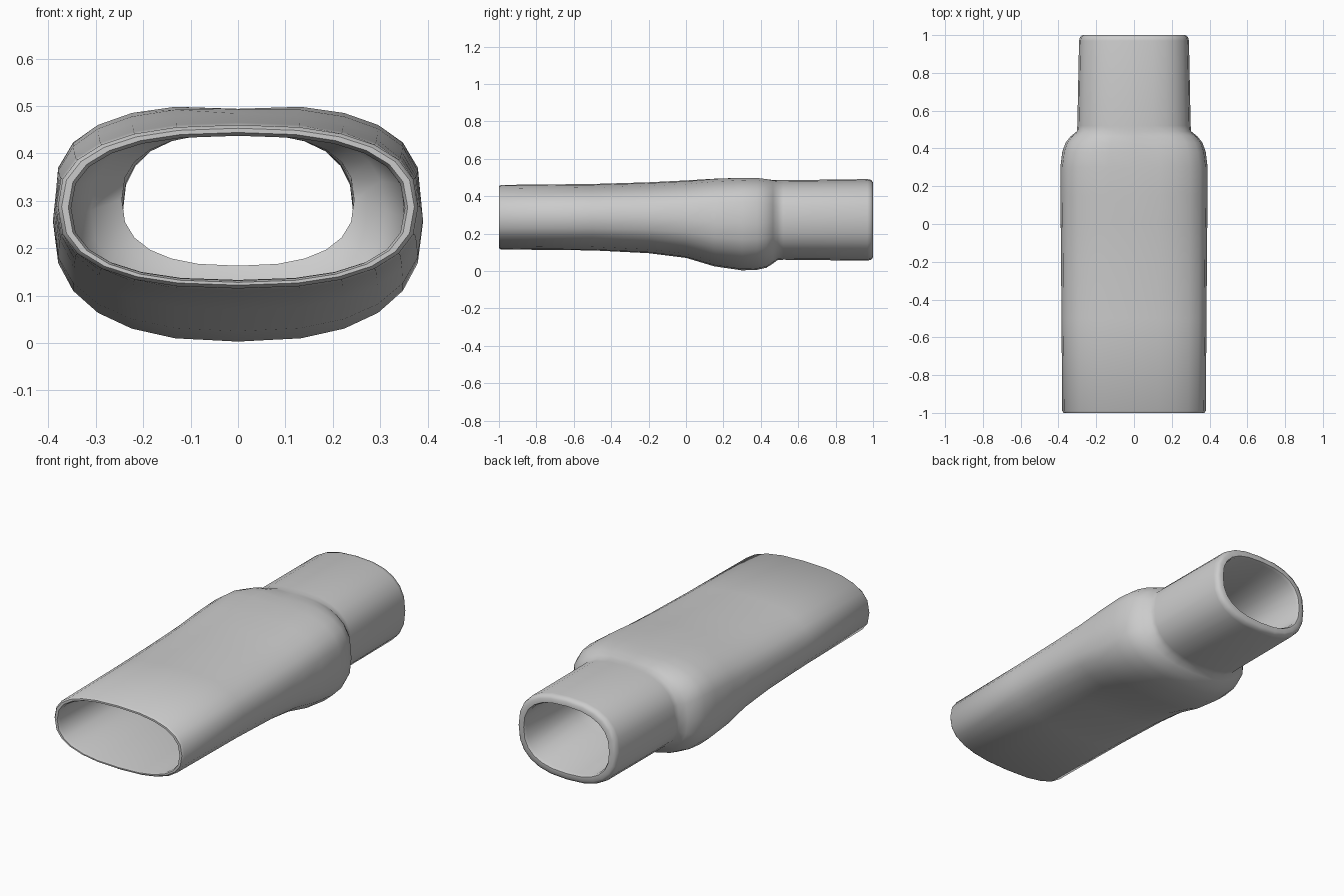
import bpy, bmesh
from math import sin, cos, tau, exp, radians

cube = bpy.data.objects.get("Cube")
if cube:
    bpy.data.objects.remove(cube, do_unlink=True)

grey = bpy.data.materials.new("plain grey")
grey.use_nodes = True
grey.diffuse_color = (0.6, 0.6, 0.6, 1)
grey.node_tree.nodes["Principled BSDF"].inputs["Base Color"].default_value = (0.6, 0.6, 0.6, 1)

SIDES = 24


def spow(v, p):
    return (1 if v >= 0 else -1) * abs(v) ** p


def section(y, half, low, high, top_n=2.5, dip=0.0):
    """Rounded-box cross-section; the upper half may be squarer and dipped."""
    mid, tall = (low + high) / 2, (high - low) / 2
    pts = []
    for i in range(SIDES):
        a = tau * i / SIDES
        n = top_n if sin(a) > 0.01 else 2.5
        x = half * spow(cos(a), 2 / 2.5)
        z = tall * spow(sin(a), 2 / n)
        if sin(a) > 0:
            z -= dip * exp(-(x / 0.1) ** 2)
        pts.append((x, y, mid + z))
    return pts


# Outer skin from mouth to rear: y, half width, bottom, top, top squareness, dip
outer = [
    (-1.0, 0.372, 0.122, 0.453),
    (-0.99, 0.38, 0.115, 0.46),
    (-0.5, 0.384, 0.11, 0.465),
    (-0.2, 0.386, 0.095, 0.474, 2.6),
    (0.0, 0.388, 0.07, 0.484, 2.8),
    (0.15, 0.39, 0.025, 0.498, 3.2, 0.005),
    (0.3, 0.39, 0.003, 0.505, 3.5, 0.011),
    (0.38, 0.38, 0.006, 0.504, 3.5, 0.011),
    (0.43, 0.363, 0.017, 0.498, 3.2, 0.008),
    (0.465, 0.335, 0.04, 0.49, 2.8, 0.004),
    (0.49, 0.303, 0.058, 0.485),
    (0.52, 0.3, 0.06, 0.485),
    (0.97, 0.291, 0.055, 0.491),
    (0.99, 0.286, 0.06, 0.487),
    (1.0, 0.272, 0.073, 0.474),
]
# Inner skin from rear back to the mouth
inner = [
    (1.0, 0.25, 0.096, 0.452),
    (0.985, 0.243, 0.103, 0.446),
    (0.6, 0.243, 0.125, 0.443),
    (0.46, 0.245, 0.163, 0.441),
    (0.42, 0.31, 0.1, 0.46),
    (0.3, 0.35, 0.06, 0.472),
    (0.0, 0.355, 0.105, 0.457),
    (-0.5, 0.355, 0.133, 0.442),
    (-0.985, 0.352, 0.132, 0.437),
    (-1.0, 0.358, 0.128, 0.444),
]

# Loft one closed wall through all sections
bm = bmesh.new()
rings = [[bm.verts.new(p) for p in section(*s)] for s in outer + inner]
for a, b in zip(rings, rings[1:] + rings[:1]):
    for i in range(SIDES):
        j = (i + 1) % SIDES
        bm.faces.new((a[i], a[j], b[j], b[i]))
bmesh.ops.recalc_face_normals(bm, faces=bm.faces)
mesh = bpy.data.meshes.new("hollow_sleeve")
bm.to_mesh(mesh)
bm.free()
mesh.materials.append(grey)
sleeve = bpy.data.objects.new("hollow_sleeve", mesh)
bpy.context.collection.objects.link(sleeve)

bpy.ops.object.select_all(action="DESELECT")
sleeve.select_set(True)
bpy.context.view_layer.objects.active = sleeve
bpy.ops.object.shade_smooth_by_angle(angle=radians(50))
